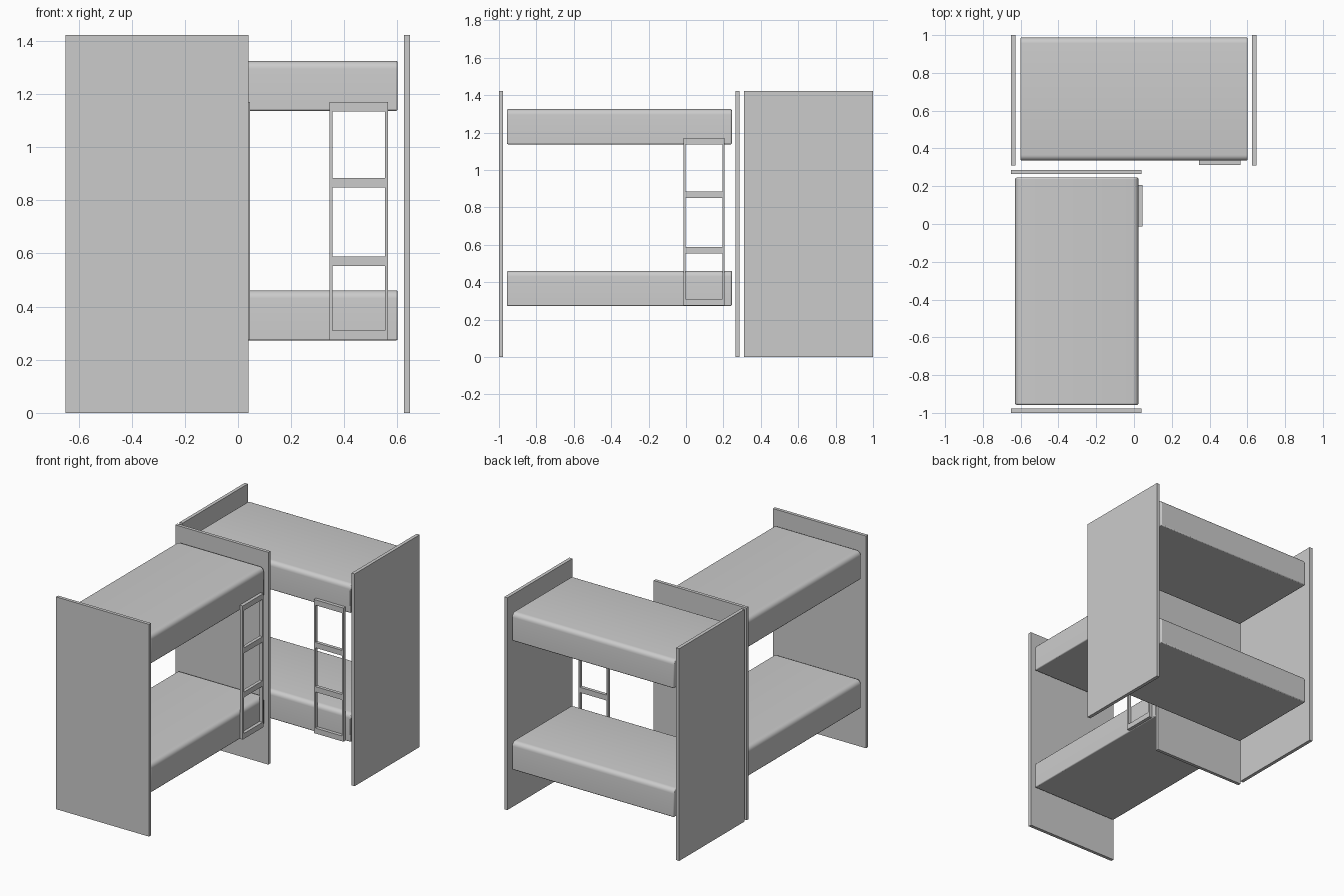
import bpy, bmesh

if "Cube" in bpy.data.objects:
    bpy.data.objects.remove(bpy.data.objects["Cube"])


def box(name, lo, hi, bevel=0.0, segments=1):
    bm = bmesh.new()
    bmesh.ops.create_cube(bm, size=1)
    for v in bm.verts:
        v.co = [(a + b) / 2 + c * (b - a) for a, b, c in zip(lo, hi, v.co)]
    if bevel:
        bmesh.ops.bevel(bm, geom=bm.edges[:], offset=bevel, segments=segments,
                        profile=0.5, affect='EDGES')
    me = bpy.data.meshes.new(name)
    bm.to_mesh(me)
    bm.free()
    ob = bpy.data.objects.new(name, me)
    bpy.context.collection.objects.link(ob)
    if bevel:
        bpy.context.view_layer.objects.active = ob
        ob.select_set(True)
        bpy.ops.object.shade_smooth_by_angle()
        ob.select_set(False)
    return ob


def mattress(name, lo, hi):
    # Rounded slab with a softer radius along its long top edges
    ob = box(name, lo, hi)
    bm = bmesh.new()
    bm.from_mesh(ob.data)
    long_axis = 0 if hi[0] - lo[0] > hi[1] - lo[1] else 1
    top = [e for e in bm.edges
           if all(v.co.z > hi[2] - 1e-4 for v in e.verts)
           and abs(e.verts[0].co[long_axis] - e.verts[1].co[long_axis]) > 0.1]
    bmesh.ops.bevel(bm, geom=top, offset=0.03, segments=5, profile=0.5, affect='EDGES')
    bm.to_mesh(ob.data)
    bm.free()
    mod = ob.modifiers.new("soft_edges", 'BEVEL')
    mod.width, mod.segments = 0.006, 2
    bpy.context.view_layer.objects.active = ob
    ob.select_set(True)
    bpy.ops.object.shade_smooth_by_angle()
    ob.select_set(False)


def ladder(name, axis, start, near, far):
    # axis is the direction of the ladder's width; near/far give its depth
    def part(label, a, b, z0, z1):
        lo, hi = [0, 0, z0], [0, 0, z1]
        lo[axis], hi[axis] = start + a, start + b
        lo[1 - axis], hi[1 - axis] = near, far
        box(f"{name}_{label}", lo, hi)
    part("rail_1", 0, 0.011, 0.275, 1.171)
    part("rail_2", 0.209, 0.22, 0.275, 1.171)
    for i, z in enumerate((0.275, 0.553, 0.849, 1.135)):
        part(f"rung_{i}", 0.011, 0.209, z, z + 0.036)


# Mattresses, two per bunk
for level, z in (("lower", 0.273), ("upper", 1.137)):
    mattress(f"side_bunk_{level}_mattress", (-0.629, -0.957, z), (0.023, 0.245, z + 0.188))
    mattress(f"back_bunk_{level}_mattress", (-0.601, 0.335, z), (0.601, 0.987, z + 0.188))

# End panels
for i, y in enumerate((-1.0, 0.264)):
    box(f"side_bunk_end_panel_{i}", (-0.65, y, 0), (0.04, y + 0.022, 1.423))
for i, x in enumerate((-0.65, 0.625)):
    box(f"back_bunk_end_panel_{i}", (x, 0.31, 0), (x + 0.023, 1.0, 1.423))

# Ladders
ladder("side_bunk_ladder", 1, -0.014, 0.023, 0.045)
ladder("back_bunk_ladder", 0, 0.344, 0.312, 0.335)
